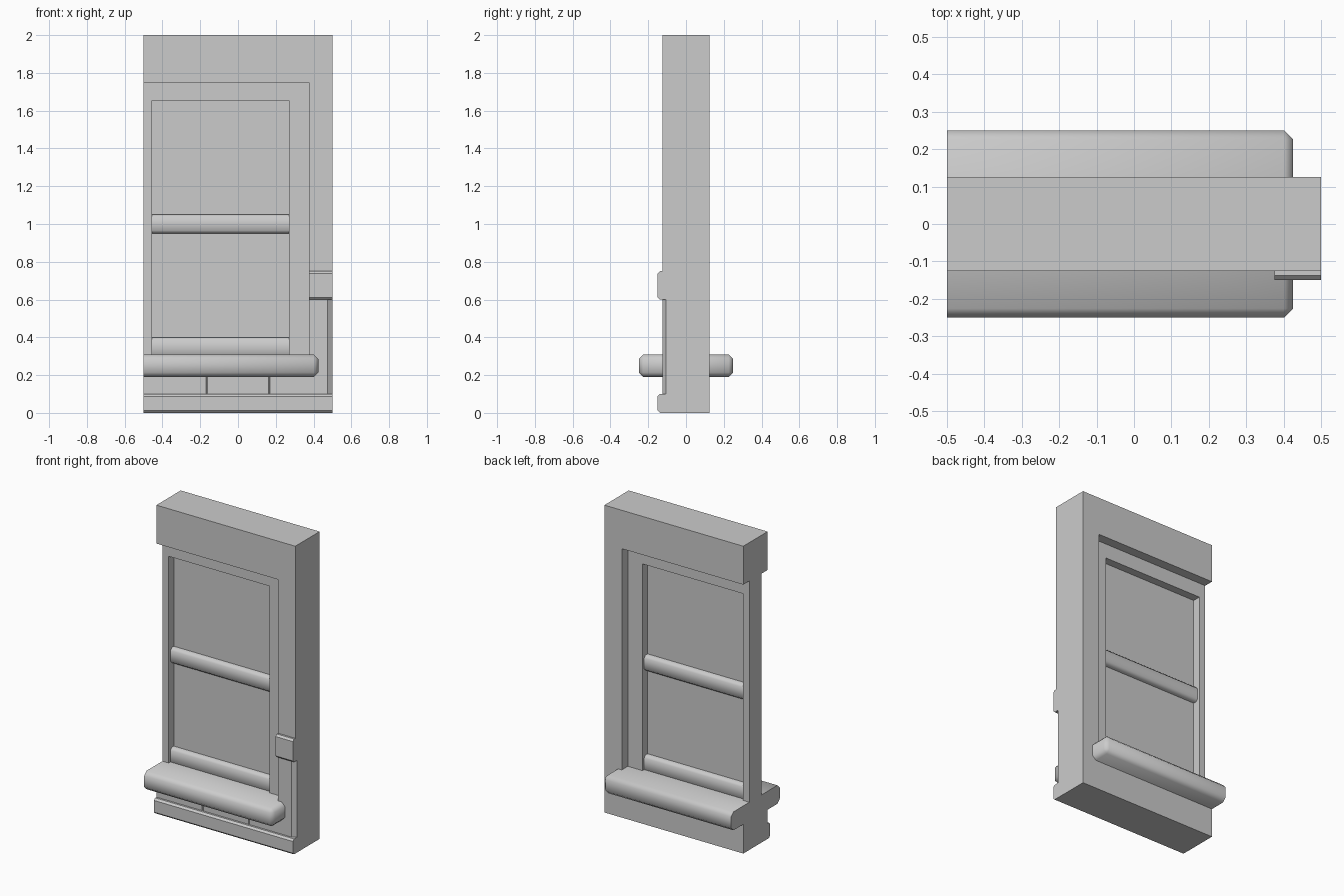
import bpy, bmesh, math
from mathutils import Vector

cube = bpy.data.objects.get("Cube")
if cube:
    bpy.data.objects.remove(cube, do_unlink=True)

grey = bpy.data.materials.new("plain grey")
grey.use_nodes = True
COLOUR = (0.6, 0.6, 0.6, 1)
grey.diffuse_color = COLOUR
grey.node_tree.nodes["Principled BSDF"].inputs["Base Color"].default_value = COLOUR


def prism(name, profile, axis, lo, hi):
    """Extrude a flat outline along an axis; the outline uses the other two axes in order."""
    bm = bmesh.new()
    verts = []
    for p in profile:
        co = list(p)
        co.insert(axis, lo)
        verts.append(bm.verts.new(co))
    face = bm.faces.new(verts)
    out = bmesh.ops.extrude_face_region(bm, geom=[face])
    move = Vector((0, 0, 0))
    move[axis] = hi - lo
    bmesh.ops.translate(bm, vec=move, verts=[v for v in out["geom"] if isinstance(v, bmesh.types.BMVert)])
    bmesh.ops.recalc_face_normals(bm, faces=bm.faces)
    mesh = bpy.data.meshes.new(name)
    bm.to_mesh(mesh)
    bm.free()
    mesh.materials.append(grey)
    obj = bpy.data.objects.new(name, mesh)
    bpy.context.collection.objects.link(obj)
    return obj


def rect(a0, a1, b0, b1):
    return [(a0, b0), (a1, b0), (a1, b1), (a0, b1)]


def bevel_edges(obj, width, rule, segments=1):
    """Bevel the edges whose two end points pass the rule."""
    bm = bmesh.new()
    bm.from_mesh(obj.data)
    edges = [e for e in bm.edges if rule(e.verts[0].co, e.verts[1].co)]
    bmesh.ops.bevel(bm, geom=edges, offset=width, segments=segments, profile=0.5, affect="EDGES")
    bm.to_mesh(obj.data)
    bm.free()


def smooth(obj, angle):
    bpy.ops.object.select_all(action="DESELECT")
    obj.select_set(True)
    bpy.context.view_layer.objects.active = obj
    bpy.ops.object.shade_smooth_by_angle(angle=math.radians(angle))


# Wall: header, right jamb and base around an opening that runs out on the left
wall = prism("wall", [(-0.5, 0), (0.5, 0), (0.5, 2), (-0.5, 2), (-0.5, 1.75),
                      (0.375, 1.75), (0.375, 0.25), (-0.5, 0.25)], 1, -0.125, 0.125)

# Board joints below the rail
for x, half, depth, top in ((0.5, 0.027, 0.02, 0.6), (1 / 6, 0.004, 0.004, 0.2), (-1 / 6, 0.004, 0.004, 0.2)):
    cutter = prism("joint_cutter", [(x - half, -0.125), (x - half, -0.2), (x + half, -0.2),
                                    (x + half, -0.125), (x, depth - 0.125)], 2, 0.1, top)
    cutter.hide_render = True
    cutter.hide_set(True)
    cut = wall.modifiers.new("joint", "BOOLEAN")
    cut.operation = "DIFFERENCE"
    cut.solver = "EXACT"
    cut.object = cutter

# Front mouldings with eased long edges
for name, x0, z0, z1 in (("base_moulding", -0.5, 0, 0.1), ("rail_moulding", 0.375, 0.6, 0.75)):
    moulding = prism(name, rect(x0, 0.5, -0.15, -0.1), 2, z0, z1)
    bevel_edges(moulding, 0.012, lambda a, b: a.y < -0.14 and b.y < -0.14 and abs(a.x - b.x) > 0.05)

# Window frame: head and right stile in one piece, half mullion on the left
prism("window_frame", [(-0.5, 0.28), (-0.455, 0.28), (-0.455, 1.655), (0.27, 1.655), (0.27, 0.28),
                       (0.375, 0.28), (0.375, 1.75), (-0.5, 1.75)], 1, -0.0625, 0.0625)
prism("window_pane", rect(-0.47, 0.29, 0.28, 1.68), 1, -0.01, 0.01)

# Glazing bars with eased long edges
for name, z0, z1 in (("middle_bar", 0.95, 1.05), ("bottom_bar", 0.29, 0.4)):
    bar = prism(name, rect(-0.045, 0.045, z0, z1), 0, -0.455, 0.27)
    bevel_edges(bar, 0.015, lambda a, b: abs(a.x - b.x) > 0.1)
    smooth(bar, 50)

# Sill through the wall, chamfered except at the cut left end
sill = prism("window_sill", rect(-0.25, 0.25, 0.19, 0.31), 0, -0.5, 0.425)
bevel_edges(sill, 0.024, lambda a, b: max(a.x, b.x) > 0)
smooth(sill, 50)
